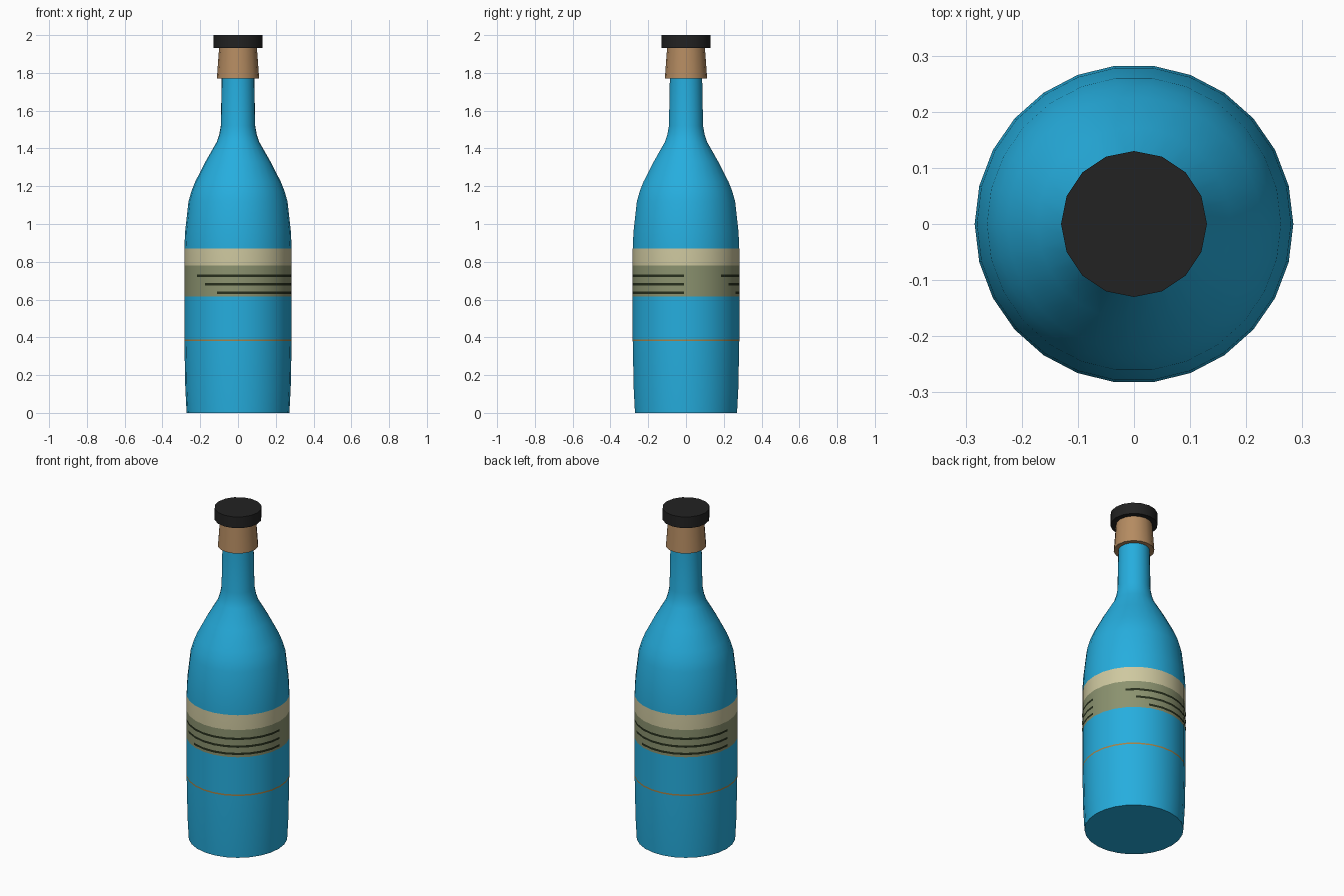
import bpy, bmesh, math

if "Cube" in bpy.data.objects:
    bpy.data.objects.remove(bpy.data.objects["Cube"])

SIDES = 26
BODY_R = 0.284


def material(name, rgb):
    m = bpy.data.materials.new(name)
    m.diffuse_color = (*rgb, 1)
    m.use_nodes = True
    m.node_tree.nodes["Principled BSDF"].inputs["Base Color"].default_value = m.diffuse_color
    return m


blue = material("blue glass", (0.019, 0.42, 0.73))
cream = material("cream label", (0.62, 0.58, 0.35))
green = material("olive label", (0.26, 0.29, 0.16))
gold = material("gold line", (0.38, 0.22, 0.06))
tan = material("tan cork", (0.46, 0.26, 0.12))
black = material("black cap", (0.016, 0.016, 0.016))
ink = material("dark olive ink", (0.02, 0.028, 0.012))


def finish(bm, name, mats, angle=35):
    me = bpy.data.meshes.new(name)
    bm.to_mesh(me)
    bm.free()
    ob = bpy.data.objects.new(name, me)
    bpy.context.collection.objects.link(ob)
    for m in mats:
        me.materials.append(m)
    bpy.ops.object.select_all(action='DESELECT')
    ob.select_set(True)
    bpy.context.view_layer.objects.active = ob
    bpy.ops.object.shade_smooth_by_angle(angle=math.radians(angle))
    return ob


def lathe(name, profile, sides, mats, rule=None):
    """Revolve (radius, z) points around z, closing both ends."""
    bm = bmesh.new()
    rings = []
    for r, z in profile:
        rings.append([bm.verts.new((r * math.cos(2 * math.pi * i / sides),
                                    r * math.sin(2 * math.pi * i / sides), z))
                      for i in range(sides)])
    for a, b in zip(rings, rings[1:]):
        for i in range(sides):
            j = (i + 1) % sides
            bm.faces.new((a[i], a[j], b[j], b[i]))
    bm.faces.new(rings[0][::-1])
    bm.faces.new(rings[-1])
    if rule:
        for f in bm.faces:
            f.material_index = rule(f.calc_center_median().z)
    return finish(bm, name, mats)


# Bottle body with label bands and a thin gold ring
def band(z):
    if 0.38 < z < 0.389:
        return 3
    if 0.615 < z < 0.78:
        return 2
    if 0.78 < z < 0.87:
        return 1
    return 0


lathe("bottle", [(0.272, 0), (0.279, 0.13), (0.284, 0.38), (0.284, 0.389),
                 (BODY_R, 0.615), (BODY_R, 0.78), (0.284, 0.87), (0.280, 0.96),
                 (0.262, 1.12), (0.246, 1.175), (0.226, 1.225), (0.172, 1.33),
                 (0.112, 1.435), (0.099, 1.475), (0.091, 1.52), (0.086, 1.78)],
      SIDES, [blue, cream, green, gold], band)

# Cork stopper and its cap
lathe("cork", [(0.112, 1.77), (0.100, 1.935)], 16, [tan])
lathe("cap", [(0.13, 1.932), (0.13, 2.0)], 16, [black])


# Printed label lines: thin strips that follow the faceted body
def strip(name, start, end, z, height=0.013):
    step = 360 / SIDES
    angles = [start] + [k * step for k in range(-SIDES, SIDES)
                        if start + 0.1 < k * step < end - 0.1] + [end]
    bm = bmesh.new()
    prev = None
    for a in angles:
        off = math.radians(a % step - step / 2)
        r = BODY_R * math.cos(math.pi / SIDES) / math.cos(off) + 0.0015
        c, s = r * math.cos(math.radians(a)), r * math.sin(math.radians(a))
        pair = [bm.verts.new((c, s, z - height / 2)), bm.verts.new((c, s, z + height / 2))]
        if prev:
            bm.faces.new((prev[0], pair[0], pair[1], prev[1]))
        prev = pair
    finish(bm, name, [ink])


for side, turn in (("front", 0), ("back", 180)):
    for i, (start, z) in enumerate(((-139.6, 0.727), (-128, 0.68), (-113, 0.636))):
        strip(f"{side}_label_line_{i + 1}", start + turn, -2 + turn, z)
